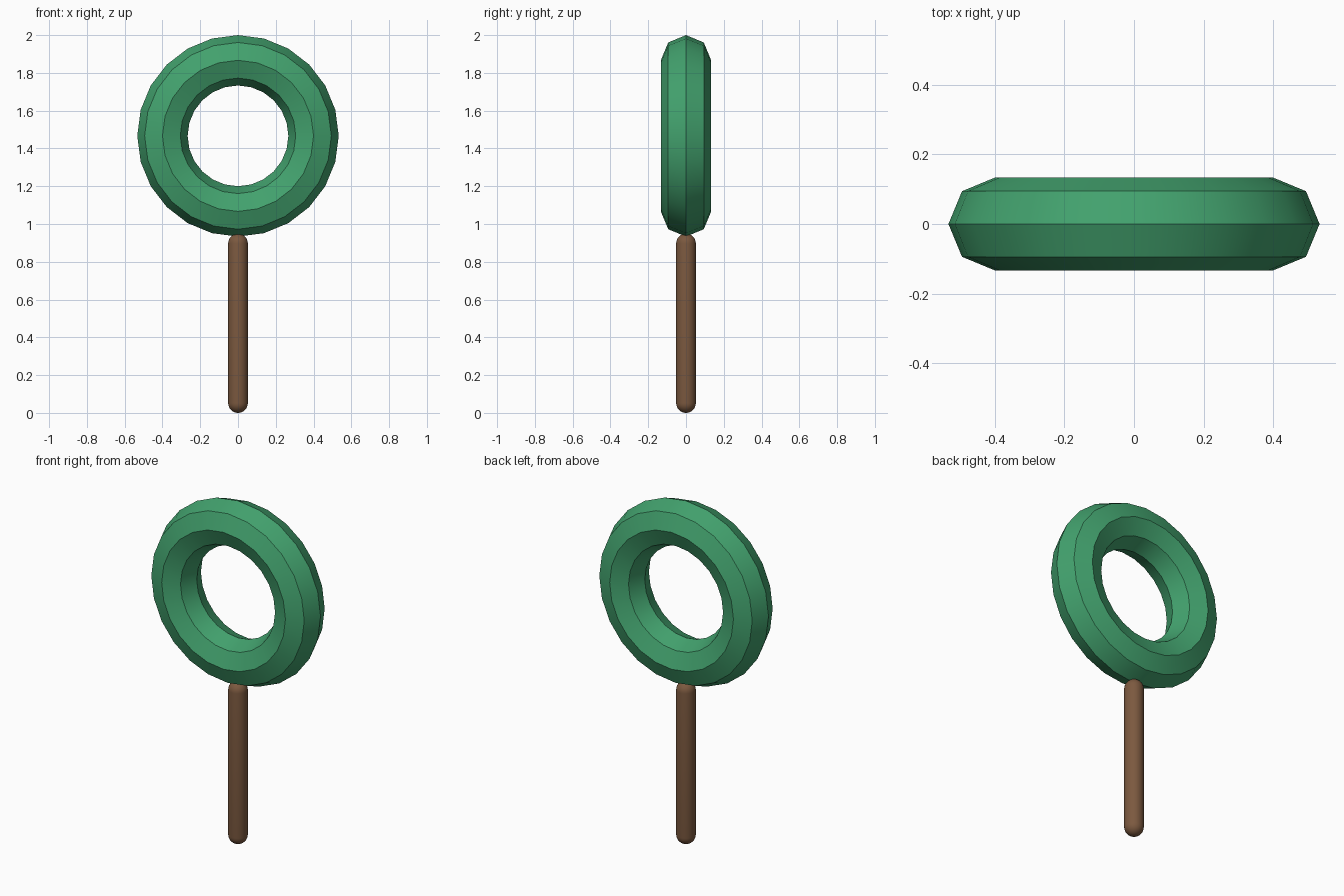
import bpy, bmesh
from math import pi, sin, cos, radians

cube = bpy.data.objects.get("Cube")
if cube:
    bpy.data.objects.remove(cube, do_unlink=True)


def make_material(name, colour):
    mat = bpy.data.materials.new(name)
    mat.use_nodes = True
    mat.diffuse_color = (*colour, 1)
    mat.node_tree.nodes["Principled BSDF"].inputs["Base Color"].default_value = (*colour, 1)
    return mat


def smooth(obj, angle):
    bpy.ops.object.select_all(action="DESELECT")
    obj.select_set(True)
    bpy.context.view_layer.objects.active = obj
    bpy.ops.object.shade_smooth_by_angle(angle=radians(angle))


green = make_material("leaf green", (0.055, 0.36, 0.155))
brown = make_material("wood brown", (0.20, 0.10, 0.05))

# Upright ring with an eight-sided section
MAJOR, MINOR = 0.4, 0.1333
bpy.ops.mesh.primitive_torus_add(
    major_segments=24, minor_segments=8, major_radius=MAJOR, minor_radius=MINOR,
    location=(0, 0, 2 - MAJOR - MINOR), rotation=(pi / 2, 0, 0))
ring = bpy.context.object
ring.name = "ring"
ring.data.materials.append(green)
smooth(ring, 30)

# Round-ended stick: half a capsule outline spun about z
RADIUS, TOP, STEPS = 0.052, 0.949, 8
arc = [i * pi / 2 / STEPS for i in range(STEPS + 1)]
outline = [(RADIUS * sin(a), RADIUS - RADIUS * cos(a)) for a in arc]
outline += [(RADIUS * cos(a), TOP - RADIUS + RADIUS * sin(a)) for a in arc]

bm = bmesh.new()
verts = [bm.verts.new((x, 0, z)) for x, z in outline]
edges = [bm.edges.new(pair) for pair in zip(verts, verts[1:])]
bmesh.ops.spin(bm, geom=verts + edges, cent=(0, 0, 0), axis=(0, 0, 1),
               angle=2 * pi, steps=32)
bmesh.ops.remove_doubles(bm, verts=bm.verts, dist=0.0001)
bmesh.ops.recalc_face_normals(bm, faces=bm.faces)
mesh = bpy.data.meshes.new("stick")
bm.to_mesh(mesh)
bm.free()
stick = bpy.data.objects.new("stick", mesh)
bpy.context.collection.objects.link(stick)
mesh.materials.append(brown)
smooth(stick, 40)
